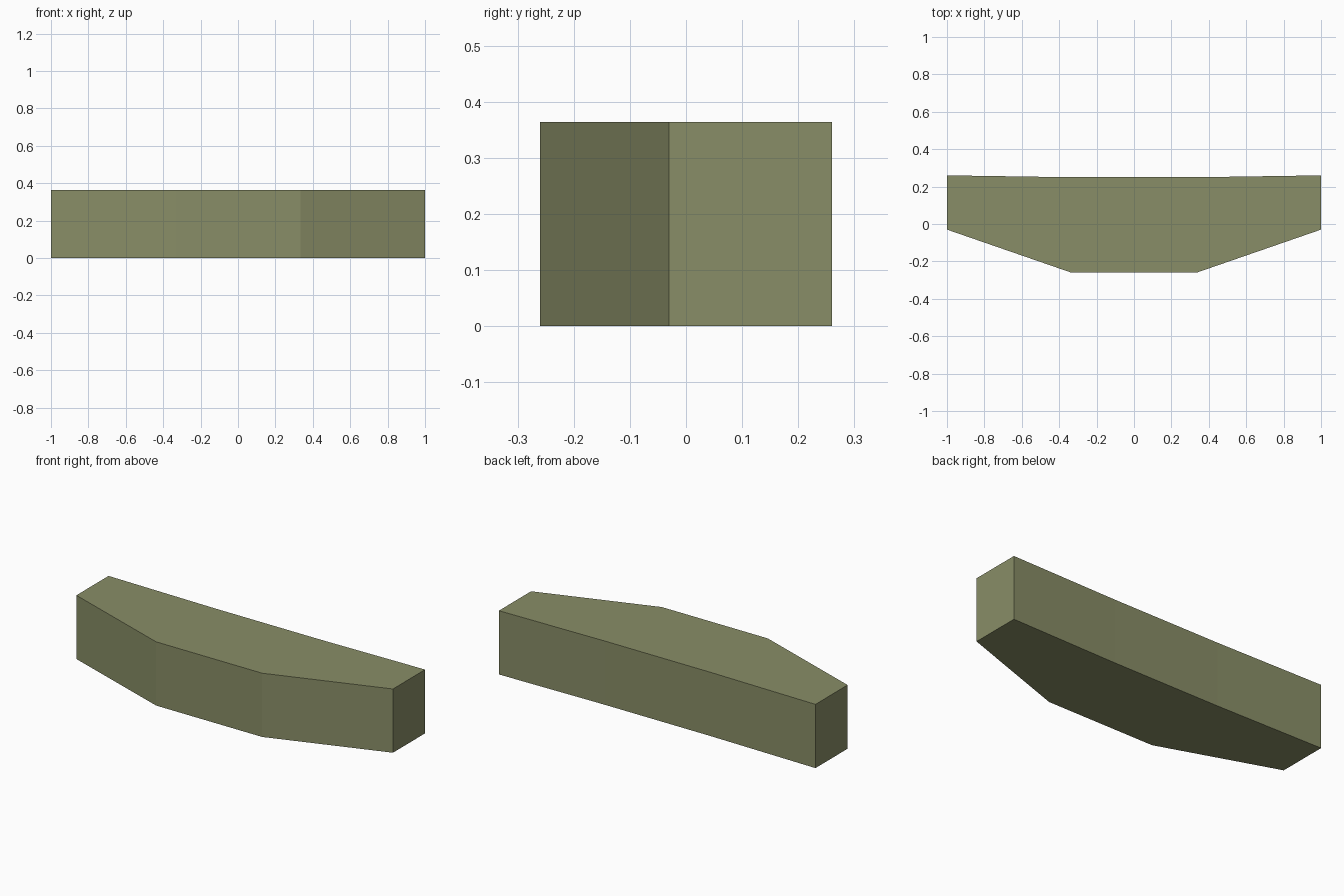
import bpy, bmesh

if "Cube" in bpy.data.objects:
    bpy.data.objects.remove(bpy.data.objects["Cube"])

# Right half of the plan outline, front to back; mirrored for the left half
half = [(0.335, -0.26), (1.0, -0.03), (1.0, 0.26), (0.335, 0.25)]
outline = half + [(-x, y) for x, y in reversed(half)]
HEIGHT = 0.364

# Extrude the outline into a solid block
bm = bmesh.new()
base = bm.faces.new([bm.verts.new((x, y, 0)) for x, y in outline])
top = bmesh.ops.extrude_face_region(bm, geom=[base], use_keep_orig=True)
verts = [g for g in top["geom"] if isinstance(g, bmesh.types.BMVert)]
bmesh.ops.translate(bm, verts=verts, vec=(0, 0, HEIGHT))
bmesh.ops.recalc_face_normals(bm, faces=bm.faces)

mesh = bpy.data.meshes.new("curved_block")
bm.to_mesh(mesh)
bm.free()

# Single olive colour
olive = bpy.data.materials.new("olive green")
olive.diffuse_color = (0.25, 0.27, 0.135, 1)
olive.use_nodes = True
olive.node_tree.nodes["Principled BSDF"].inputs["Base Color"].default_value = olive.diffuse_color
mesh.materials.append(olive)

block = bpy.data.objects.new("curved_block", mesh)
bpy.context.collection.objects.link(block)
